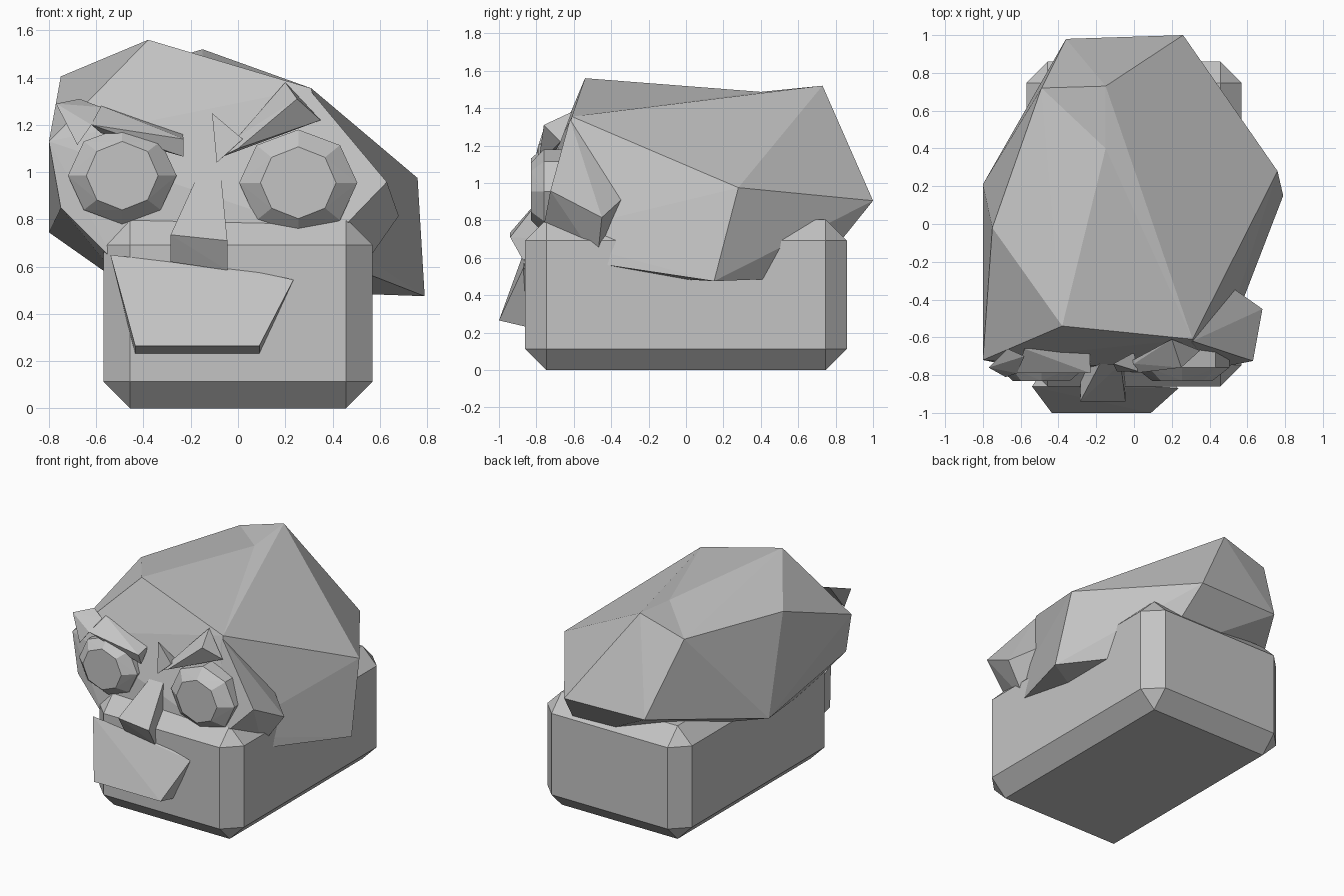
import bpy, bmesh, math
from mathutils import Vector

cube = bpy.data.objects.get("Cube")
if cube:
    bpy.data.objects.remove(cube, do_unlink=True)

stone = bpy.data.materials.new("grey_stone")
stone.use_nodes = True
COLOUR = (0.55, 0.55, 0.55, 1)
stone.diffuse_color = COLOUR
stone.node_tree.nodes["Principled BSDF"].inputs["Base Color"].default_value = COLOUR


def add_object(name, bm):
    bmesh.ops.recalc_face_normals(bm, faces=bm.faces)
    mesh = bpy.data.meshes.new(name)
    bm.to_mesh(mesh)
    bm.free()
    mesh.materials.append(stone)
    obj = bpy.data.objects.new(name, mesh)
    bpy.context.collection.objects.link(obj)
    return obj


def hull(points):
    """Faceted chunk wrapped round a few corner points."""
    bm = bmesh.new()
    for p in points:
        bm.verts.new(p)
    out = bmesh.ops.convex_hull(bm, input=bm.verts)
    loose = [v for v in bm.verts if not v.link_faces]
    bmesh.ops.delete(bm, geom=loose, context='VERTS')
    return bm


# Chamfered jaw block
bm = bmesh.new()
bmesh.ops.create_cube(bm, size=1)
bmesh.ops.scale(bm, vec=(1.14, 1.72, 0.805), verts=bm.verts)
bmesh.ops.translate(bm, vec=(0, 0, 0.4025), verts=bm.verts)
bmesh.ops.bevel(bm, geom=bm.edges[:], offset=0.113, segments=1,
                affect='EDGES', offset_type='OFFSET')
add_object("jaw_block", bm)

# Lopsided cranium, with one dent in the crown ridge
front_peak = Vector((-0.38, -0.54, 1.56))
back_peak = Vector((-0.15, 0.73, 1.52))
bm = hull([
    front_peak, back_peak,
    (0.31, -0.61, 1.355), (0.76, 0.28, 0.975), (0.79, 0.15, 0.475),
    (0.26, 1.0, 0.905), (-0.36, 0.98, 0.91), (-0.49, 0.72, 1.42),
    (-0.75, -0.02, 1.405), (-0.8, -0.72, 1.13), (-0.75, -0.73, 0.85),
    (-0.8, 0.21, 0.745), (-0.79, -0.3, 1.03), (-0.52, -0.77, 0.62),
    (-0.48, -0.62, 0.52), (0.42, -0.78, 0.72), (0.47, -0.68, 0.6),
    (0.35, 0.67, 0.495),
])
for edge in bm.edges[:]:
    a, b = (v.co for v in edge.verts)
    if min((a - front_peak).length + (b - back_peak).length,
           (b - front_peak).length + (a - back_peak).length) < 0.01:
        dent = bmesh.utils.edge_split(edge, edge.verts[0], 0.5)[1]
        dent.co = (-0.15, 0.4, 1.487)
        bmesh.ops.connect_verts(bm, verts=[dent] + [
            v for f in dent.link_faces for v in f.verts
            if v is not dent and not any(dent in e.verts for e in v.link_edges)])
        break
add_object("cranium", bm)

# Cheekbone on one side only
add_object("left_cheekbone", hull([
    (0.31, -0.62, 1.34), (0.63, -0.725, 0.958), (0.68, -0.45, 0.815),
    (0.51, -0.33, 0.925), (0.52, -0.475, 0.585), (0.4, -0.77, 0.72),
    (0.2, -0.7, 0.8)]))

# Nose wedge
add_object("nose", hull([
    (-0.18, -0.74, 0.965), (-0.07, -0.74, 0.965),
    (-0.285, -0.94, 0.735), (-0.045, -0.94, 0.71),
    (-0.285, -0.87, 0.62), (-0.045, -0.87, 0.585),
    (-0.28, -0.74, 0.7), (-0.05, -0.74, 0.7)]))

# Jutting lower lip
add_object("lower_lip", hull([
    (-0.54, -0.86, 0.65), (0.235, -0.87, 0.545), (0.09, -0.86, 0.575),
    (-0.435, -1.0, 0.265), (0.09, -1.0, 0.265),
    (-0.435, -0.85, 0.23), (0.09, -0.85, 0.23),
    (-0.5, -0.8, 0.55), (0.15, -0.8, 0.5)]))


# Eight-sided bulging eyes
def eye(name, centre, outer, inner):
    x, z = centre
    rings = []
    for (rx, rz), y in ((outer, -0.66), (outer, -0.76), (inner, -0.83)):
        for i in range(8):
            t = i * math.pi / 4
            rings.append((x + rx * math.cos(t), y, z + rz * math.sin(t)))
    add_object(name, hull(rings))


eye("right_eye", (-0.49, 0.985), (0.23, 0.205), (0.152, 0.145))
eye("left_eye", (0.255, 0.955), (0.25, 0.225), (0.16, 0.152))

# Angular brows
add_object("right_brow_bar", hull([
    (-0.58, -0.66, 1.28), (-0.235, -0.66, 1.165), (-0.23, -0.79, 1.14),
    (-0.23, -0.76, 1.065), (-0.62, -0.79, 1.2), (-0.58, -0.75, 1.165)]))
add_object("right_brow_tip", hull([
    (-0.77, -0.76, 1.29), (-0.67, -0.66, 1.31), (-0.58, -0.7, 1.275),
    (-0.68, -0.81, 1.115), (-0.62, -0.79, 1.2)]))
add_object("left_brow_bar", hull([
    (0.0, -0.74, 1.15), (0.2, -0.61, 1.38), (0.25, -0.76, 1.31),
    (0.35, -0.67, 1.22), (-0.08, -0.76, 1.06), (0.0, -0.79, 1.1)]))
add_object("left_brow_spike", hull([
    (-0.11, -0.74, 1.25), (-0.09, -0.78, 1.04), (0.02, -0.78, 1.14),
    (0.0, -0.68, 1.12)]))
